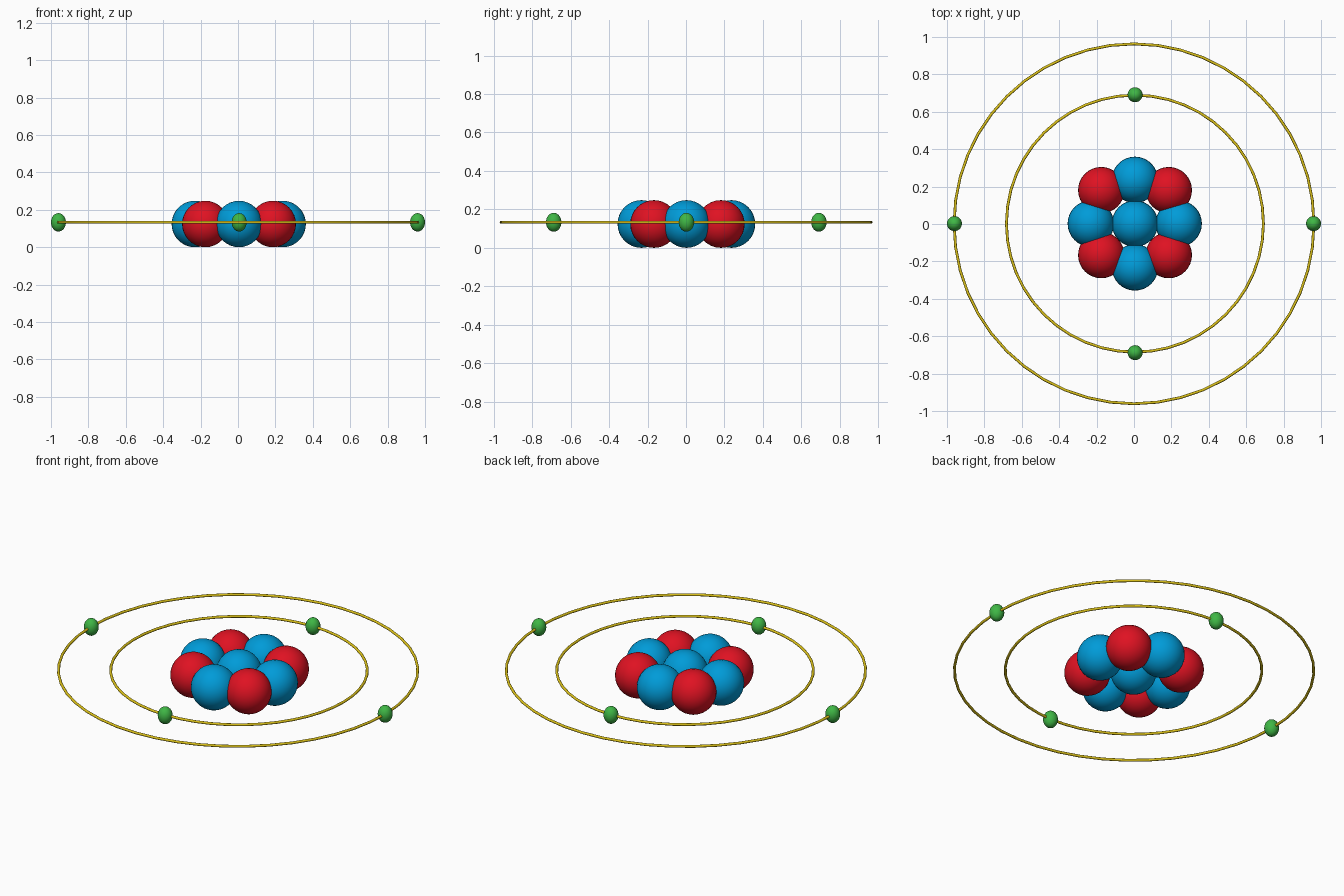
import bpy
from math import radians

cube = bpy.data.objects.get("Cube")
if cube:
    bpy.data.objects.remove(cube, do_unlink=True)


def make_material(name, rgb):
    mat = bpy.data.materials.new(name)
    mat.use_nodes = True
    mat.diffuse_color = (*rgb, 1)
    bsdf = mat.node_tree.nodes["Principled BSDF"]
    bsdf.inputs["Base Color"].default_value = (*rgb, 1)
    return mat


blue = make_material("blue", (0.0, 0.33, 0.69))
red = make_material("red", (0.74, 0.006, 0.016))
green = make_material("green", (0.05, 0.47, 0.06))
gold = make_material("gold", (0.72, 0.54, 0.01))

NUCLEUS_Z, ORBIT_Z = 0.124, 0.133


def finish(name, mat):
    obj = bpy.context.object
    obj.name = name
    obj.data.materials.append(mat)
    bpy.ops.object.shade_smooth_by_angle(angle=radians(40))
    return obj


def ball(name, mat, location, radius, height=1.0):
    bpy.ops.mesh.primitive_uv_sphere_add(
        segments=32, ring_count=16, radius=radius, location=location)
    finish(name, mat).scale.z = height


def orbit(name, radius, centre):
    bpy.ops.mesh.primitive_torus_add(
        major_radius=radius, minor_radius=0.0075, major_segments=48,
        minor_segments=12, location=(*centre, ORBIT_Z))
    finish(name, gold)


# Nucleus: a centre ball ringed by four neutrons and four protons
ball("centre_neutron", blue, (0.005, 0.002, NUCLEUS_Z), 0.124)
for side, x, y in (("left", 0.239, 0.002), ("right", -0.231, 0.002),
                   ("back", 0.005, 0.236), ("front", 0.005, -0.232)):
    ball(side + "_neutron", blue, (x, y, NUCLEUS_Z), 0.124)
for side, x in (("left", 0.186), ("right", -0.175)):
    for end, y in (("back", 0.181), ("front", -0.166)):
        ball(f"{end}_{side}_proton", red, (x, y, NUCLEUS_Z), 0.124)

# Two orbit rings
orbit("inner_orbit", 0.687, (0.005, 0.002))
orbit("outer_orbit", 0.962, (0, 0.001))

# Electrons, slightly taller than wide
for name, x, y in (("outer_left", 0.96, 0.002), ("outer_right", -0.96, 0.002),
                   ("inner_back", 0.006, 0.691), ("inner_front", 0.006, -0.688)):
    ball(name + "_electron", green, (x, y, ORBIT_Z), 0.04, 1.23)
